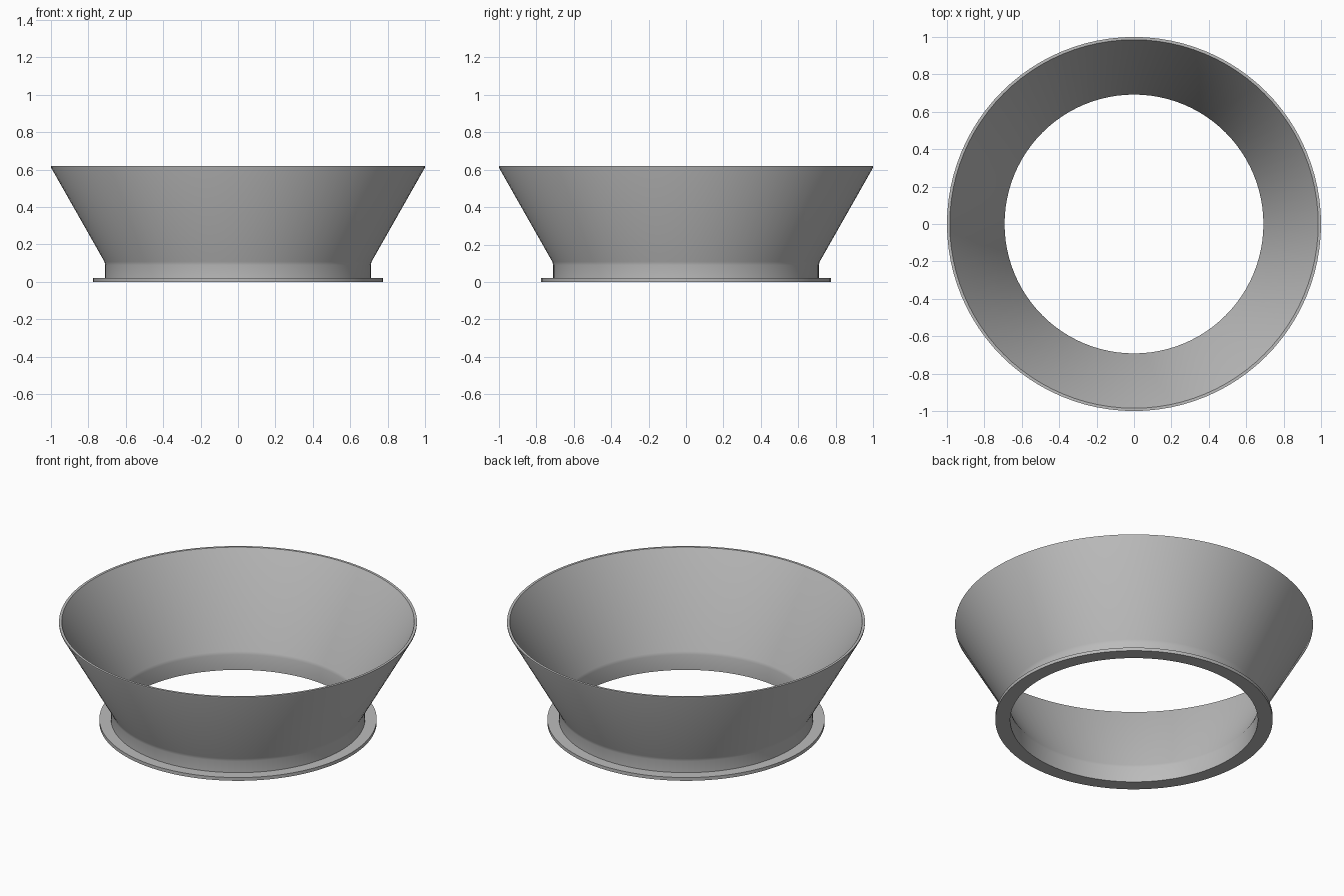
import bpy
import math

SEGMENTS = 96

cube = bpy.data.objects.get("Cube")
if cube:
    bpy.data.objects.remove(cube, do_unlink=True)

grey = bpy.data.materials.new("plain_grey")
grey.use_nodes = True
colour = (0.5, 0.5, 0.5, 1.0)
grey.diffuse_color = colour
grey.node_tree.nodes["Principled BSDF"].inputs["Base Color"].default_value = colour


def revolve(name, profile):
    """Spin a closed (radius, height) profile around the z axis."""
    count = len(profile)
    verts, faces = [], []
    for s in range(SEGMENTS):
        a = 2 * math.pi * s / SEGMENTS
        verts += [(r * math.cos(a), r * math.sin(a), z) for r, z in profile]
        here, there = s * count, (s + 1) % SEGMENTS * count
        for i in range(count):
            j = (i + 1) % count
            faces.append((here + i, there + i, there + j, here + j))
    mesh = bpy.data.meshes.new(name)
    mesh.from_pydata(verts, [], faces)
    mesh.materials.append(grey)
    obj = bpy.data.objects.new(name, mesh)
    bpy.context.collection.objects.link(obj)
    bpy.ops.object.select_all(action="DESELECT")
    obj.select_set(True)
    bpy.context.view_layer.objects.active = obj
    bpy.ops.object.shade_smooth_by_angle(angle=math.radians(35))
    return obj


# Flange, short neck and wide flare as one thin-walled turned piece
outer = [(0.775, 0), (0.775, 0.02), (0.71, 0.02), (0.71, 0.09),
         (0.714, 0.108), (1.0, 0.612), (1.0, 0.62)]
inner = [(0.985, 0.62), (0.697, 0.112), (0.692, 0.094), (0.692, 0)]
revolve("flared_collar", outer + inner)
